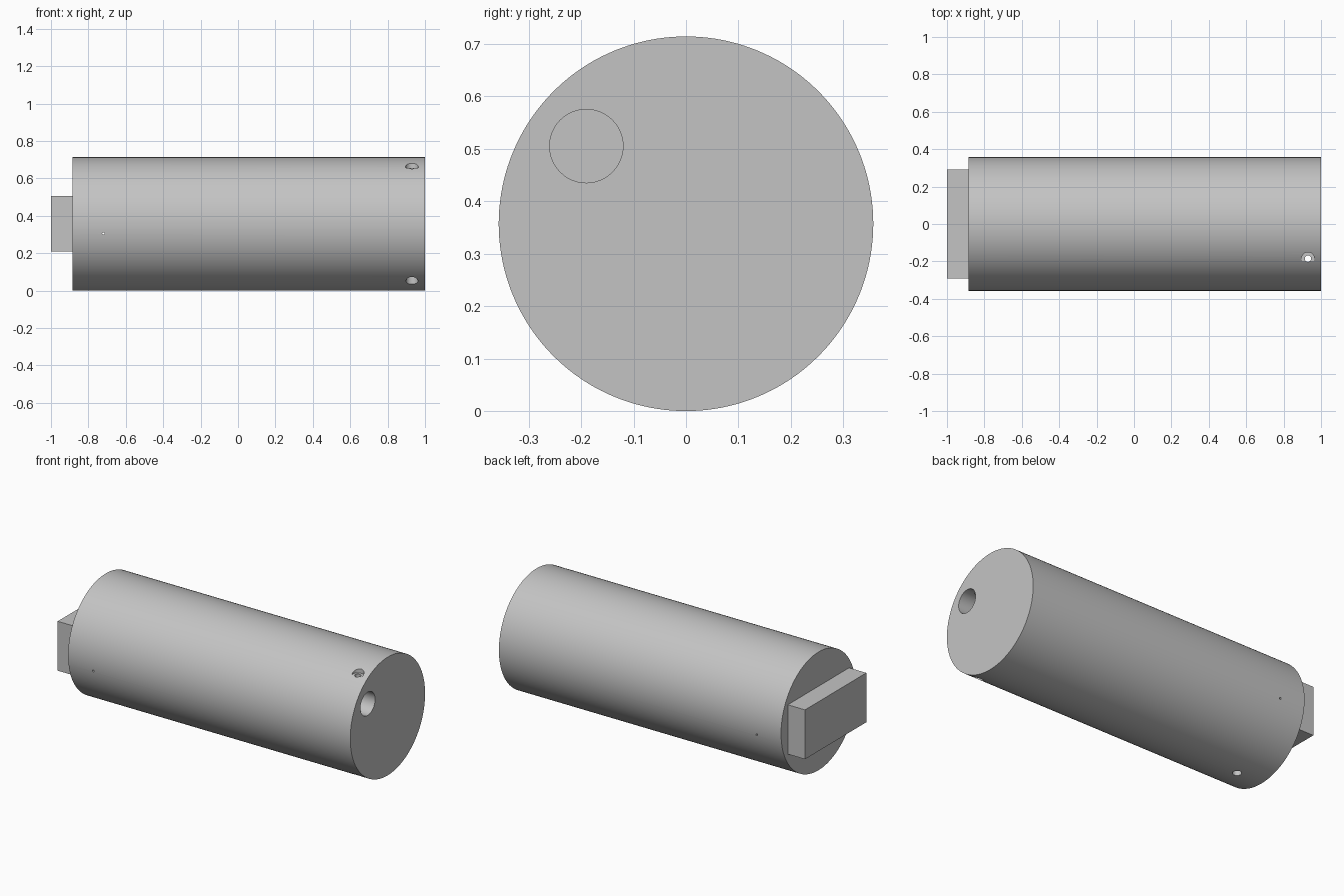
import bpy
from math import pi

default = bpy.data.objects.get("Cube")
if default:
    bpy.data.objects.remove(default, do_unlink=True)

R = 0.357           # body radius, also the axis height
BODY_BACK = -0.885  # where the tang meets the body
SCREW = (0.93, -0.185)
ALONG = {"X": (0, pi / 2, 0), "Y": (pi / 2, 0, 0), "Z": (0, 0, 0)}

grey = bpy.data.materials.new("plain grey")
grey.use_nodes = True
colour = (0.55, 0.55, 0.55, 1)
grey.diffuse_color = colour
grey.node_tree.nodes["Principled BSDF"].inputs["Base Color"].default_value = colour


def rod(name, axis, radius, start, end, across, sides=48):
    """Cylinder along an axis; across holds the other two coordinates in order."""
    centre = list(across)
    centre.insert("XYZ".index(axis), (start + end) / 2)
    bpy.ops.mesh.primitive_cylinder_add(vertices=sides, radius=radius, depth=end - start,
                                        location=centre, rotation=ALONG[axis])
    obj = bpy.context.object
    obj.name = name
    obj.data.materials.append(grey)
    return obj


def drill(target, *args):
    """Cut a round hole and discard the cutter."""
    cutter = rod("cutter", *args)
    cutter.hide_render = True
    mod = target.modifiers.new("hole", "BOOLEAN")
    mod.operation = "DIFFERENCE"
    mod.solver = "EXACT"
    mod.object = cutter
    bpy.context.view_layer.objects.active = target
    bpy.ops.object.modifier_apply(modifier=mod.name)
    bpy.data.objects.remove(cutter, do_unlink=True)


# Main round body
body = rod("body", "X", R, BODY_BACK, 1, (0, R), 160)

# Off-centre bore in the end face
drill(body, "X", 0.07, 0.5, 1.1, (-0.19, 0.505))

# Clamp screw: clearance hole, head recess above and nut recess below
drill(body, "Z", 0.017, -0.1, 0.8, SCREW)
drill(body, "Z", 0.034, 0.655, 0.8, SCREW)
drill(body, "Z", 0.032, -0.1, 0.12, SCREW)

# Blind hole underneath and fine cross pin hole near the tang
drill(body, "Z", 0.025, -0.1, 0.2, (-0.715, 0))
drill(body, "Y", 0.006, -0.5, 0.5, (-0.72, 0.305), 16)

bpy.ops.object.select_all(action="DESELECT")
body.select_set(True)
bpy.context.view_layer.objects.active = body
bpy.ops.object.shade_smooth_by_angle(angle=pi / 6)

# Flat rectangular tang on the other end
bpy.ops.mesh.primitive_cube_add(size=1, location=((BODY_BACK - 1) / 2, 0, R + 0.001))
tang = bpy.context.object
tang.name = "tang"
tang.scale = (1 + BODY_BACK, 0.585, 0.298)
bpy.ops.object.transform_apply(location=False, rotation=False, scale=True)
tang.data.materials.append(grey)
